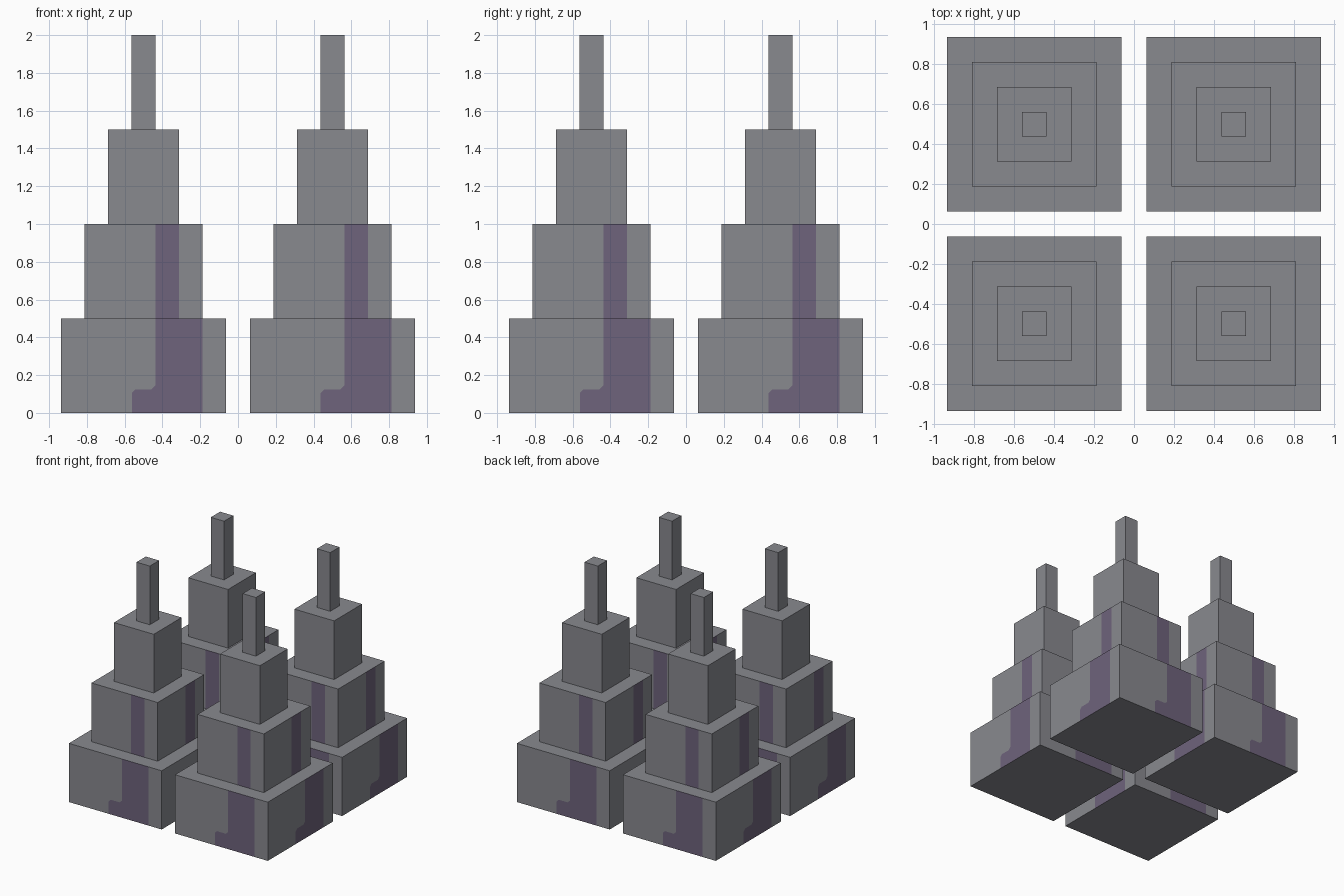
import bpy, bmesh, math
from mathutils import Matrix, Vector

if "Cube" in bpy.data.objects:
    bpy.data.objects.remove(bpy.data.objects["Cube"])


def material(name, rgb):
    mat = bpy.data.materials.new(name)
    mat.diffuse_color = (*rgb, 1.0)
    mat.use_nodes = True
    mat.node_tree.nodes["Principled BSDF"].inputs["Base Color"].default_value = mat.diffuse_color
    return mat


GREY = material("stone grey", (0.247, 0.251, 0.275))
PURPLE = material("dull purple", (0.158, 0.125, 0.200))


def tier_mesh(name, half, height, stain_left=None, stain_right=None):
    """Square block; each side is cut into grey / purple / grey when stained.
    stain_left is the (u, z) outline of the stain's left edge, bottom to top."""
    bm = bmesh.new()
    if stain_left:
        left = [(-half, 0)] + stain_left + [(-half, height)]
        stain = stain_left + [(stain_right, height), (stain_right, 0)]
        right = [(stain_right, 0), (half, 0), (half, height), (stain_right, height)]
        panels = [(left, 0), (stain, 1), (right, 0)]
    else:
        panels = [([(-half, 0), (half, 0), (half, height), (-half, height)], 0)]
    # the same panels on all four sides
    for k in range(4):
        turn = Matrix.Rotation(k * math.pi / 2, 3, 'Z')
        for outline, index in panels:
            face = bm.faces.new([bm.verts.new(turn @ Vector((u, -half, z)))
                                 for u, z in outline])
            face.material_index = index
    bmesh.ops.remove_doubles(bm, verts=bm.verts[:], dist=1e-4)
    # close top and bottom
    bmesh.ops.holes_fill(bm, edges=[e for e in bm.edges if e.is_boundary], sides=0)
    bmesh.ops.recalc_face_normals(bm, faces=bm.faces[:])
    bm.normal_update()
    for f in bm.faces:
        if abs(f.normal.z) > 0.5:
            f.material_index = 0
    mesh = bpy.data.meshes.new(name)
    bm.to_mesh(mesh)
    bm.free()
    mesh.materials.append(GREY)
    mesh.materials.append(PURPLE)
    return mesh


S = 0.0625   # half width of the spire, base unit of the steps
C = 0.0205   # small chamfer on the stain
H = 0.5      # tier height

base_stain = [(-S, 0), (-S, 2 * S - C), (-S + C, 2 * S),
              (S - C, 2 * S), (S, 2 * S + C), (S, H)]
tiers = [
    tier_mesh("base_tier", 7 * S, H, base_stain, 5 * S),
    tier_mesh("lower_tier", 5 * S, H, [(S, 0), (S, H)], 3 * S),
    tier_mesh("upper_tier", 3 * S, H),
    tier_mesh("spire", S, H),
]

# four identical stepped towers
for side_y, y in (("front", -0.5), ("back", 0.5)):
    for side_x, x in (("left", -0.5), ("right", 0.5)):
        for level, mesh in enumerate(tiers):
            obj = bpy.data.objects.new(f"{side_y}_{side_x}_{mesh.name}", mesh)
            obj.location = (x, y, level * H)
            bpy.context.collection.objects.link(obj)
